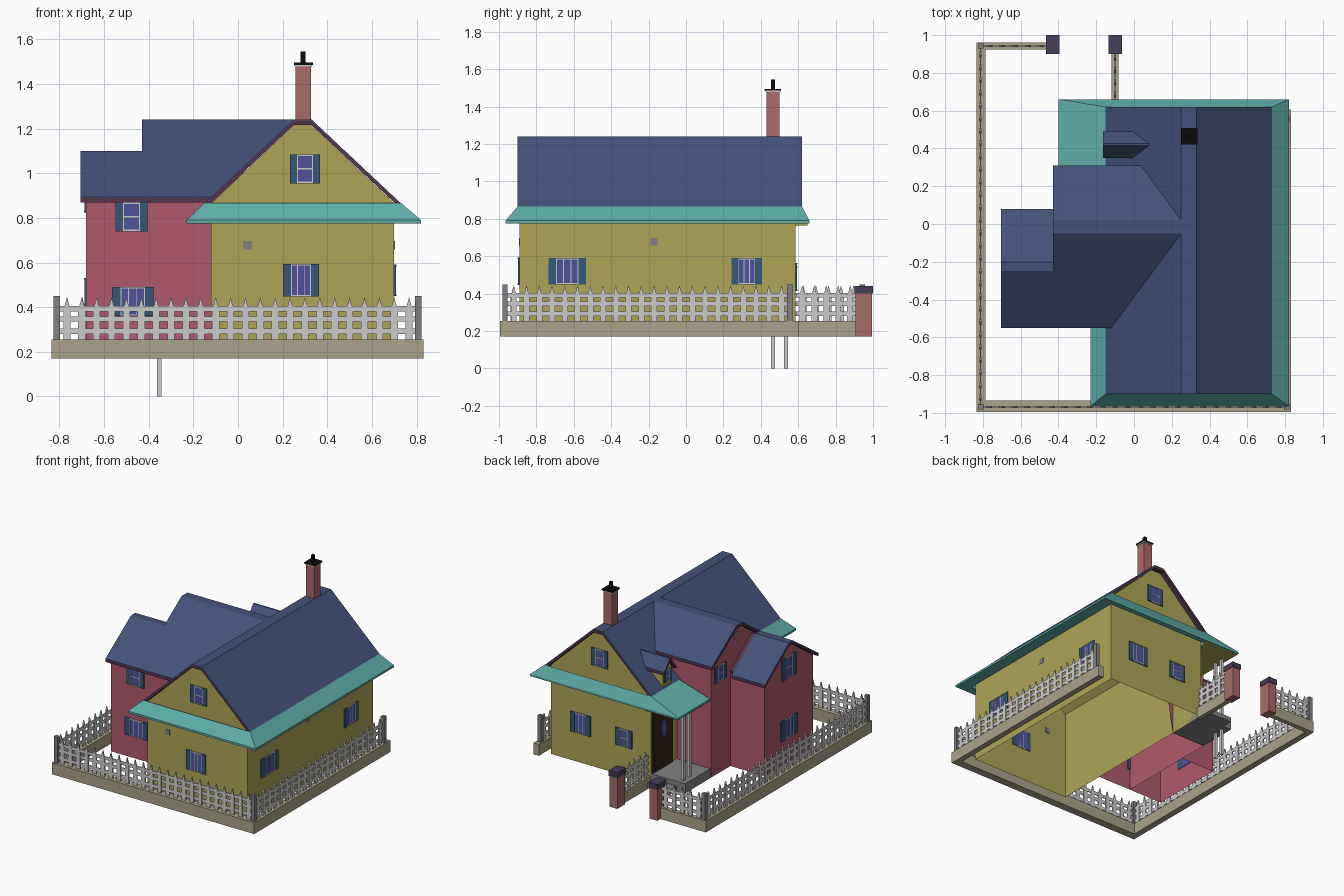
import bpy, bmesh, math
from mathutils import Vector

if "Cube" in bpy.data.objects:
    bpy.data.objects.remove(bpy.data.objects["Cube"])

# colours as seen on screen; mat() converts them to linear values
COL = dict(yellow=(.60, .57, .31), red=(.61, .32, .38), roof=(.27, .315, .455), teal=(.36, .65, .63),
           stone=(.59, .56, .48), brick=(.59, .37, .37), purple=(.30, .20, .28), shutter=(.20, .31, .42),
           glass=(.28, .30, .54), white=(.69, .69, .69), dark=(.25, .23, .31), door=(.20, .15, .11),
           black=(.07, .07, .07), post=(.45, .45, .46))
MATS = {}


def mat(name):
    if name not in MATS:
        k = .95 if name in ('roof', 'teal') else .88
        MATS[name] = bpy.data.materials.new(name)
        MATS[name].diffuse_color = (*[(c / k) ** 2.25 for c in COL[name]], 1)
    return MATS[name]


def finish(name, bm, color):
    bmesh.ops.recalc_face_normals(bm, faces=bm.faces[:])
    me = bpy.data.meshes.new(name)
    bm.to_mesh(me)
    bm.free()
    ob = bpy.data.objects.new(name, me)
    bpy.context.collection.objects.link(ob)
    me.materials.append(mat(color))
    return ob


def add_prism(bm, ring0, ring1, skip_last=False, end_cap=True):
    a = [bm.verts.new(p) for p in ring0]
    b = [bm.verts.new(p) for p in ring1]
    n = len(a)
    for i in range(n - 1 if skip_last else n):
        j = (i + 1) % n
        bm.faces.new((a[i], a[j], b[j], b[i]))
    bm.faces.new(a[::-1])
    if end_cap:
        bm.faces.new(b)


def boxes(name, items, color):
    bm = bmesh.new()
    for (x0, y0, z0), (x1, y1, z1) in items:
        add_prism(bm, [(x0, y0, z0), (x1, y0, z0), (x1, y1, z0), (x0, y1, z0)],
                  [(x0, y0, z1), (x1, y0, z1), (x1, y1, z1), (x0, y1, z1)])
    return finish(name, bm, color)


def extrude(name, prof, axis, a, end, color, open_bottom=False, end_cap=True):
    """Extrude a (u, z) profile along x or y; end may depend on z."""
    e = end if callable(end) else (lambda z: end)
    pt = (lambda u, z, t: (t, u, z)) if axis == 'x' else (lambda u, z, t: (u, t, z))
    bm = bmesh.new()
    add_prism(bm, [pt(u, z, a) for u, z in prof], [pt(u, z, e(z)) for u, z in prof], open_bottom, end_cap)
    return finish(name, bm, color)


def on_main(z):
    return .25 - (1.24 - z) / .94


def roof(name, line, axis, a, end):
    # blue covering with a purple fascia layer beneath it
    def layer(t0, t1):
        return [(u, z - t0) for u, z in line] + [(u, z - t1) for u, z in reversed(line)]
    extrude(name, layer(0, .004), axis, a, end, 'roof')
    extrude(name + "_fascia", layer(.004, .024), axis, a, end, 'purple')


# walls, open underneath
extrude("main_walls", [(-.12, .2), (-.12, .865), (.25, 1.215), (.33, 1.215), (.70, .865), (.70, .2)],
        'y', -.89, .585, 'yellow', True)
extrude("middle_walls", [(-.52, .2), (-.52, .885), (-.05, 1.215), (.02, 1.215), (.28, 1.035), (.28, .2)],
        'x', -.40, lambda z: max(-.121, on_main(z)), 'red', True, False)
extrude("wing_walls", [(-.52, .2), (-.52, .885), (-.25, 1.075), (-.20, 1.075), (.05, .885), (.05, .2)],
        'x', -.68, -.40, 'red', True, False)

# roofs
roof("main_roof", [(-.15, .865), (.25, 1.24), (.33, 1.24), (.73, .865)], 'y', -.90, .62)
roof("middle_roof", [(-.55, .893), (-.05, 1.24), (.02, 1.24), (.31, 1.04)], 'x', -.43, on_main)
roof("wing_roof", [(-.55, .893), (-.25, 1.10), (-.20, 1.10), (.08, .893)], 'x', -.705, -.43)
extrude("wing_roof_end", [(-.25, 1.095), (-.20, 1.095), (.05, .91), (.05, .88), (-.20, 1.07)],
        'x', -.43, -.40, 'purple')

# dormer on the left slope
roof("dormer_roof", [(.35, 1.0), (.415, 1.08), (.425, 1.08), (.49, 1.0)], 'x', -.165, on_main)
extrude("dormer_walls", [(.37, .84), (.37, 1.0), (.42, 1.06), (.47, 1.0), (.47, .84)],
        'x', -.14, lambda z: max(-.12, on_main(z)), 'yellow')

# teal skirt roof, widening over the porch
outer = [(-.23, -.52), (-.23, -.965), (.82, -.965), (.82, .66), (-.40, .66), (-.40, .29)]
inner = [(-.15, -.52), (-.15, -.90), (.73, -.90), (.73, .62), (-.15, .62), (-.15, .29)]
bm = bmesh.new()
rings = [[bm.verts.new(p) for p in ((*o, .775), (*o, .79), (*i, .867), (*i, .775))]
         for o, i in zip(outer, inner)]
for r, s in zip(rings, rings[1:]):
    for k in range(4):
        bm.faces.new((r[k], r[(k + 1) % 4], s[(k + 1) % 4], s[k]))
bm.faces.new(rings[0])
bm.faces.new(rings[-1])
finish("skirt_roof", bm, 'teal')

# porch
boxes("porch_ceiling", [((-.39, .285, .765), (-.12, .65, .776))], 'yellow')
boxes("porch_floor", [((-.40, .285, .2), (-.12, .58, .27)), ((-.33, .58, .2), (-.14, .66, .235))], 'post')
boxes("porch_columns", [((-.362, y - .01, 0), (-.342, y + .01, .77)) for y in (.465, .535)], 'white')
boxes("front_door", [((-.13, .34, .26), (-.12, .57, .72))], 'door')
bm = bmesh.new()
ring = [(.45 + .03 * math.cos(k * math.pi / 6), .56 + .065 * math.sin(k * math.pi / 6)) for k in range(12)]
add_prism(bm, [(-.135, *p) for p in ring], [(-.125, *p) for p in ring])
finish("door_window", bm, 'glass')

# chimney
boxes("chimney", [((.257, .43, 1.15), (.328, .50, 1.48))], 'brick')
boxes("chimney_cap", [((.25, .421, 1.486), (.337, .509, 1.495))], 'black')
boxes("chimney_collar", [((.254, .426, 1.478), (.332, .504, 1.487))], 'white')
boxes("chimney_pot", [((.281, .455, 1.49), (.302, .476, 1.545))], 'black')


def wall_boxes(name, axis, at, sign, items, color):
    """Boxes given as (u0, u1, z0, z1, depth) on a wall plane."""
    out = []
    for u0, u1, z0, z1, d in items:
        lo, hi = sorted((at - sign * .004, at + sign * d))
        out.append(((lo, u0, z0), (hi, u1, z1)) if axis == 'x' else ((u0, lo, z0), (u1, hi, z1)))
    boxes(name, out, color)


def window(name, axis, at, sign, u, z, w=.10, h=.14, sh=.04, panes=2):
    l, r, b, t = u - w / 2, u + w / 2, z - h / 2, z + h / 2
    f = .004
    wall_boxes(name + "_glass", axis, at, sign, [(l, r, b, t, .004)], 'glass')
    bars = [(l, l + f, b, t, .007), (r - f, r, b, t, .007), (l, r, b, b + .007, .01), (l, r, t - .007, t, .01)]
    if panes > 1:
        bars += [(l + w * k / panes - .002, l + w * k / panes + .002, b, t, .006) for k in range(1, panes)]
    else:
        bars.append((l, r, z - .003, z + .003, .006))
    wall_boxes(name + "_frame", axis, at, sign, bars, 'white')
    wall_boxes(name + "_shutters", axis, at, sign,
               [(l - sh, l, b, t, .008), (r, r + sh, b, t, .008)], 'shutter')


window("front_window", 'y', -.89, -1, .282, .52, .09, .145, .035, 3)
window("front_gable_window", 'y', -.89, -1, .30, 1.02, .07, .13, .033, 1)
window("wing_front_upper_window", 'y', -.52, -1, -.477, .805, .075, .13, .034, 1)
window("wing_front_lower_window", 'y', -.52, -1, -.472, .425, .11, .13, .038, 3)
window("right_front_window", 'x', .70, 1, -.635, .52, .12, .14, .04, 3)
window("right_rear_window", 'x', .70, 1, .325, .52, .09, .14, .037, 3)
window("back_left_window", 'y', .585, 1, .455, .49, .09, .15, .037, 3)
window("back_right_window", 'y', .585, 1, .10, .48, .07, .13, .033, 1)
window("back_gable_window", 'y', .585, 1, .30, 1.02, .07, .13, .033, 1)
window("wing_left_upper_window", 'x', -.68, -1, -.235, .905, .08, .16, .045, 1)
window("wing_left_lower_window", 'x', -.68, -1, -.235, .455, .10, .15, .045, 3)
window("middle_left_window", 'x', -.40, -1, .17, .94, .07, .12, .033, 1)
window("dormer_window", 'x', -.14, -1, .42, .945, .045, .08, .018, 1)
wall_boxes("front_vent", 'y', -.89, -1, [(.022, .062, .658, .697, .003)], 'post')
wall_boxes("right_vent", 'x', .70, 1, [(-.19, -.152, .658, .697, .003)], 'post')
wall_boxes("gable_vent", 'x', -.40, -1, [(-.035, .005, 1.13, 1.17, .003)], 'post')

# garden wall
Z0, Z1 = .17, .255
boxes("garden_wall", [((-.835, -.995, Z0), (.83, -.935, Z1)), ((-.835, -.935, Z0), (-.787, .96, Z1)),
                      ((.787, -.935, Z0), (.83, .605, Z1)), ((-.787, .925, Z0), (-.46, .96, Z1)),
                      ((-.118, .585, Z0), (-.083, .91, Z1))], 'stone')
boxes("gate_posts", [((x - .032, .905, Z0), (x + .032, .995, .405)) for x in (-.43, -.10)], 'brick')
boxes("gate_post_caps", [((x - .036, .90, .4), (x + .036, 1.0, .44)) for x in (-.43, -.10)], 'dark')
boxes("fence_posts", [((x - .014, y - .014, Z1), (x + .014, y + .014, .45))
                      for x, y in ((-.812, -.968), (.808, -.968), (-.812, .942), (.808, .555))], 'post')


def fence(name, p, q):
    p, q = Vector(p), Vector(q)
    d = (q - p).normalized()
    length = (q - p).length
    n = max(2, round(length / .067))
    bm = bmesh.new()

    def slab(c, prof, half):
        nrm = Vector((-d.y, d.x)) * half
        pts = [(p + d * (c + u), z) for u, z in prof]
        add_prism(bm, [(*(v - nrm), z) for v, z in pts], [(*(v + nrm), z) for v, z in pts])
    for k in range(n):
        slab((k + .5) * length / n, [(-.016, Z1), (.016, Z1), (.016, .385), (0, .445), (-.016, .385)], .005)
    for z in (.292, .347, .392):
        slab(0, [(0, z - .012), (length, z - .012), (length, z + .012), (0, z + .012)], .003)
    finish(name, bm, 'white')


fence("front_fence", (-.80, -.968), (.80, -.968))
fence("left_fence", (-.812, -.955), (-.812, .93))
fence("right_fence", (.808, -.955), (.808, .545))
fence("back_fence", (-.80, .942), (-.46, .942))
fence("path_fence", (-.10, .59), (-.10, .91))

for m in bpy.data.materials:
    if m.users and not m.is_grease_pencil:
        m.use_nodes = True
        m.node_tree.nodes["Principled BSDF"].inputs["Base Color"].default_value = m.diffuse_color
